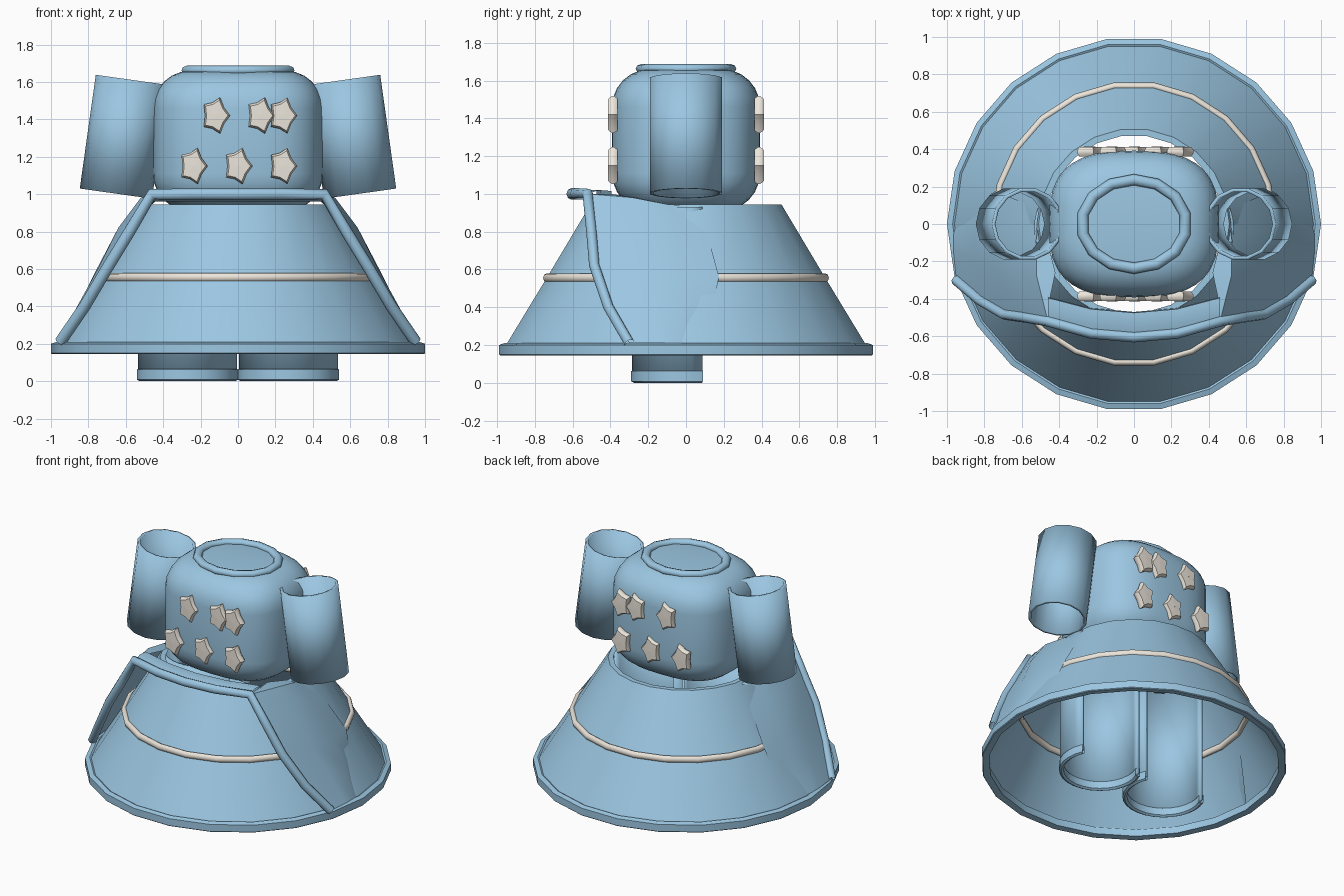
import bpy, bmesh
from math import sin, cos, pi, radians, acos, copysign
from mathutils import Vector, Matrix

if "Cube" in bpy.data.objects:
    bpy.data.objects.remove(bpy.data.objects["Cube"])


def material(name, rgb):
    m = bpy.data.materials.new(name)
    m.diffuse_color = (*rgb, 1)
    m.use_nodes = True
    m.node_tree.nodes["Principled BSDF"].inputs["Base Color"].default_value = m.diffuse_color
    return m


BLUE = material("blue_cloth", (0.33, 0.57, 0.76))
CREAM = material("cream_trim", (0.84, 0.79, 0.71))


def grid(name, rows, mat=BLUE, wrap_u=False, wrap_v=False, angle=40, caps=False):
    """Surface through rows of points; wrap_u closes each row, wrap_v joins last row to first."""
    n, m = len(rows[0]), len(rows)
    faces = [(j * n + i, j * n + (i + 1) % n, (j + 1) % m * n + (i + 1) % n, (j + 1) % m * n + i)
             for j in range(m if wrap_v else m - 1) for i in range(n if wrap_u else n - 1)]
    if caps:
        faces += [tuple(range(n)), tuple(range((m - 1) * n, m * n))]
    me = bpy.data.meshes.new(name)
    me.from_pydata([tuple(p) for r in rows for p in r], [], faces)
    bm = bmesh.new()
    bm.from_mesh(me)
    bmesh.ops.recalc_face_normals(bm, faces=bm.faces)
    bm.to_mesh(me)
    bm.free()
    ob = bpy.data.objects.new(name, me)
    bpy.context.collection.objects.link(ob)
    me.materials.append(mat)
    bpy.ops.object.select_all(action='DESELECT')
    ob.select_set(True)
    bpy.context.view_layer.objects.active = ob
    bpy.ops.object.shade_smooth_by_angle(angle=radians(angle))
    return ob


def circle(rx, ry, z, n, a0=0.0, power=2):
    """Ellipse ring; a power above 2 makes it a rounded rectangle."""
    def c(v):
        return copysign(abs(v) ** (2 / power), v)
    angles = [a0 + 2 * pi * i / n for i in range(n)]
    return [Vector((rx * c(cos(a)), ry * c(sin(a)), z)) for a in angles]


def lathe(name, profile, n, mat=BLUE, closed=False, angle=40):
    return grid(name, [circle(r, r, z, n) for r, z in profile], mat, True, closed, angle)


def solidify(ob, t, offset=-1):
    m = ob.modifiers.new("thickness", 'SOLIDIFY')
    m.thickness, m.offset = t, offset


# Skirt cone with turned-in waist, hem band and cream stripe
SIDES = 22
lathe("skirt", [(0.975, 0.18), (0.745, 0.555), (0.51, 0.945), (0.475, 0.945)], SIDES)
lathe("skirt_hem", [(0.995, 0.145), (1.0, 0.15), (1.0, 0.20), (0.97, 0.21), (0.95, 0.20), (0.95, 0.15)],
      SIDES, closed=True)
lathe("skirt_stripe", [(0.745 + 0.019 * cos(a * pi / 4), 0.555 + 0.024 * sin(a * pi / 4)) for a in range(8)],
      SIDES, CREAM, True, 60)

# Bodice: rounded block built from superelliptic rings
rings = []
for zc, start in ((1.11, -90), (1.46, 0)):
    for k in range(7):
        a = radians(start + 15 * k)
        d = 0.2 * (1 - cos(a))
        rings.append(circle(0.455 - d, 0.392 - d, zc + 0.2 * sin(a), 36, power=2.8))
grid("bodice", rings, wrap_u=True, angle=60, caps=True)

# Neckline collar
grid("neck_collar", [circle(0.28 + 0.03 * cos(a * pi / 4), 0.237 + 0.03 * cos(a * pi / 4),
                            1.662 + 0.025 * sin(a * pi / 4), 14, pi / 14) for a in range(8)],
     wrap_u=True, wrap_v=True, angle=60)

# Sleeves: open tilted tubes
for s, side in ((-1, "left"), (1, "right")):
    rot = Matrix.Translation((s * 0.61, 0, 1.307)) @ Matrix.Rotation(-s * radians(8), 4, 'Y')
    tube = [[rot @ p for p in circle(0.195, 0.195, z, 14)] for z in (-0.307, 0.307)]
    solidify(grid(side + "_sleeve", tube, wrap_u=True), 0.02)

# Trouser legs: tubes cut open at the back, with cuffs
a_cut = pi / 2 - acos(0.11 / 0.27)


def arc(cx, r, z, n=18):
    a0, a1 = a_cut, -pi - a_cut
    return [Vector((cx + r * cos(a0 + (a1 - a0) * i / n),
                    min(0.09, -0.02 + r * sin(a0 + (a1 - a0) * i / n)), z)) for i in range(n + 1)]


for s, side in ((-1, "left"), (1, "right")):
    solidify(grid(side + "_leg", [arc(s * 0.27, 0.255, z) for z in (0.03, 0.93)]), 0.02, 0)
    ring = [arc(s * 0.27, r, z) for r, z in
            ((0.27, 0.008), (0.27, 0.062), (0.255, 0.07), (0.24, 0.06), (0.24, 0.01), (0.255, 0.0))]
    grid(side + "_cuff", ring, wrap_v=True)

# Stars: puffy cream badges on front and back
for face, yname in ((-1, "front"), (1, "back")):
    for k, (x, z) in enumerate([(-0.12, 1.42), (0.12, 1.42), (0.24, 1.42),
                                (-0.24, 1.15), (0, 1.15), (0.24, 1.15)]):
        def outline(scale, y):
            return [Vector((x + 0.078 * scale * r * cos(i * pi / 5), face * y, z + 0.102 * scale * r * sin(i * pi / 5)))
                    for i in range(10) for r in ((1, 0.72)[i % 2],)]
        loops = [outline(0.85, 0.362), outline(1, 0.378), outline(1, 0.394), outline(0.85, 0.412)]
        loops.append(outline(0.01, 0.414))
        grid("%s_star_%d" % (yname, k + 1), loops, CREAM, wrap_u=True, angle=50)

# Overskirt side drapes: rows from the front trim back to the skirt
edge = [(0.46, -0.52, 1.0), (0.58, -0.50, 0.80), (0.69, -0.485, 0.62), (0.82, -0.41, 0.40), (0.95, -0.30, 0.21)]
mid = [(0.52, -0.28, 0.98), (0.64, -0.27, 0.82), (0.75, -0.24, 0.60), (0.86, -0.18, 0.40), (0.965, -0.15, 0.21)]
near = [(0.525, -0.10, 0.945), (0.625, -0.05, 0.80), (0.773, -0.02, 0.565), (0.855, 0.0, 0.40), (0.965, -0.05, 0.21)]
back = [(0.505, 0.04, 0.935), (0.58, 0.11, 0.80), (0.742, 0.175, 0.56), (0.80, 0.14, 0.40), (0.94, 0.02, 0.20)]
for s, side in ((-1, "left"), (1, "right")):
    grid(side + "_drape", [[Vector((s * x, y, z)) for x, y, z in row]
                           for row in (edge, mid, near, back)], angle=70)
    # Flat fold closing the gap between drape and bodice
    grid(side + "_waist_fold", [[Vector((s * x, y, z)) for x, y, z in row] for row in (
        ((0.45, -0.40, 1.0), (0.42, -0.26, 0.98), (0.46, -0.10, 0.945)), (edge[0], mid[0], near[0]))])

# Overskirt front waistband: shallow shelf with a small inner lip
half = (-0.46, -0.23, 0, 0.23, 0.46)
grid("overskirt_waistband", [
    [Vector((x, y0 + k * x * x, z)) for x in half]
    for y0, k, z in ((-0.60, 0.38, 1.0), (-0.54, 0.38, 1.02), (-0.475, 0.38, 1.015),
                     (-0.47, 0.38, 0.96), (-0.60, 0.38, 0.985))], wrap_v=True, angle=50)

# Rolled trim along the overskirt opening
front = [Vector((x, -0.605 + 0.38 * x * x, 1.0)) for x in (-0.23, 0, 0.23)]
path = [Vector((-x, y, z)) for x, y, z in reversed(edge)] + front + [Vector(p) for p in edge]
rows = []
for i, p in enumerate(path):
    t = (path[min(i + 1, len(path) - 1)] - path[max(i - 1, 0)]).normalized()
    u = Vector((0, -1, 0))
    u = (u - t * u.dot(t)).normalized()
    w = t.cross(u)
    rows.append([p + u * 0.028 * cos(a * pi / 4) + w * 0.031 * sin(a * pi / 4) for a in range(8)])
grid("overskirt_trim", rows, wrap_u=True, angle=60)
